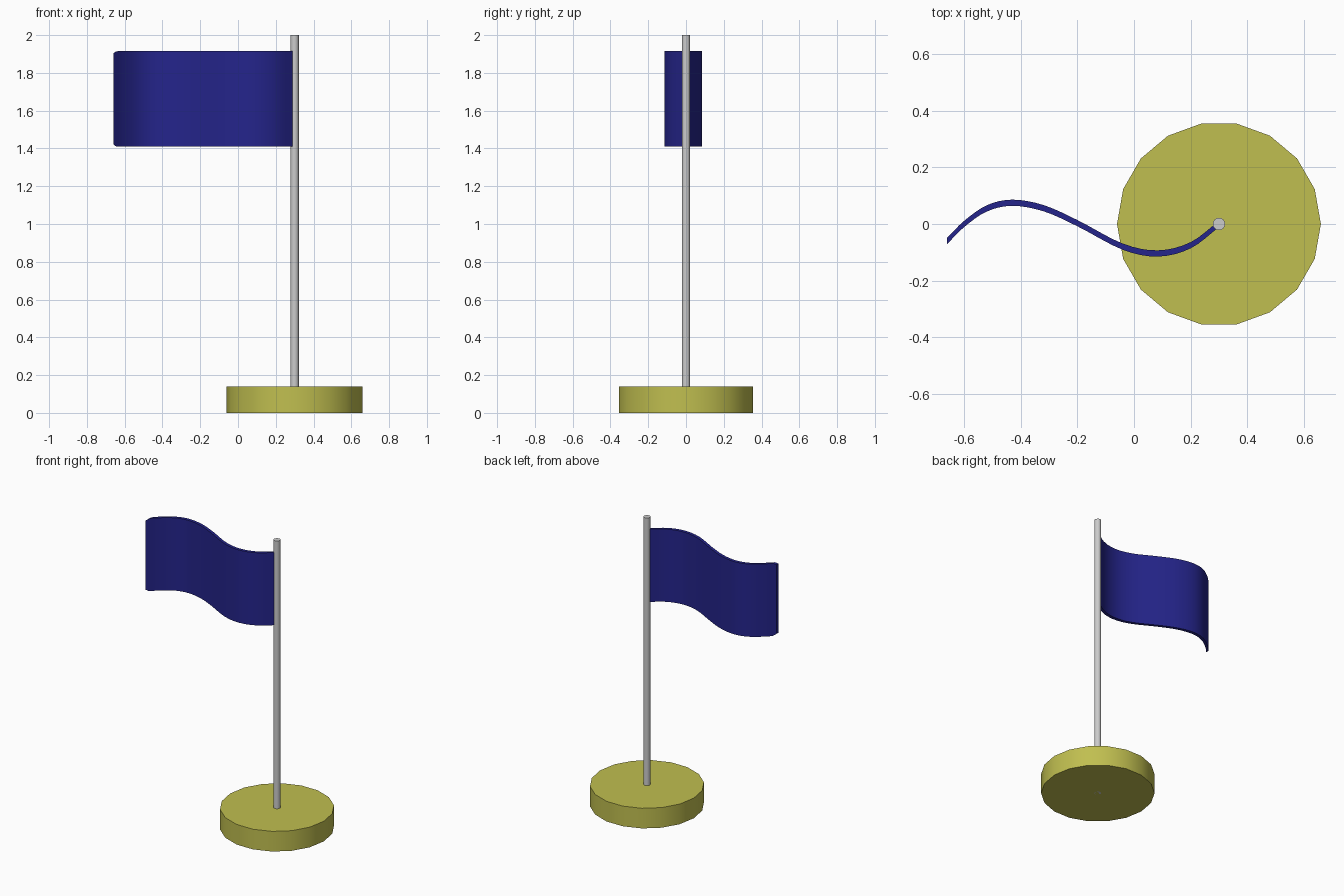
import bpy, bmesh, math
from mathutils import Matrix, Vector

if "Cube" in bpy.data.objects:
    bpy.data.objects.remove(bpy.data.objects["Cube"])

POLE_X = 0.3


def finish(bm, name, color=None):
    bmesh.ops.recalc_face_normals(bm, faces=bm.faces[:])
    mesh = bpy.data.meshes.new(name)
    bm.to_mesh(mesh)
    bm.free()
    obj = bpy.data.objects.new(name, mesh)
    bpy.context.collection.objects.link(obj)
    if color:
        mat = bpy.data.materials.new(name + "_color")
        mat.diffuse_color = (*color, 1)
        mat.use_nodes = True
        mat.node_tree.nodes["Principled BSDF"].inputs["Base Color"].default_value = mat.diffuse_color
        mesh.materials.append(mat)
    bpy.ops.object.select_all(action='DESELECT')
    obj.select_set(True)
    bpy.context.view_layer.objects.active = obj
    bpy.ops.object.shade_smooth_by_angle(angle=math.radians(35))
    return obj


def cylinder(name, radius, height, sides, color=None):
    bm = bmesh.new()
    place = Matrix.Translation((POLE_X, 0, height / 2)) @ Matrix.Rotation(math.pi / 2, 4, 'Z')
    bmesh.ops.create_cone(bm, cap_ends=True, segments=sides, radius1=radius,
                          radius2=radius, depth=height, matrix=place)
    return finish(bm, name, color)


def smooth_path(pts, steps):
    # Catmull-Rom curve through the points
    p = [Vector(q) for q in pts]
    p = [2 * p[0] - p[1]] + p + [2 * p[-1] - p[-2]]
    out = []
    for a, b, c, d in zip(p, p[1:], p[2:], p[3:]):
        for i in range(steps):
            t = i / steps
            out.append(0.5 * (2 * b + (c - a) * t + (2 * a - 5 * b + 4 * c - d) * t * t
                              + (3 * b - a - 3 * c + d) * t ** 3))
    return out + [p[-2]]


# Round base and pole
cylinder("base", 0.36, 0.14, 18, (0.53, 0.52, 0.08))
cylinder("pole", 0.022, 2.0, 16)

# Waving flag: vertical strip along an S curve, thickened in y
path = smooth_path([(0.3, 0.0), (0.2, -0.075), (0.085, -0.104), (-0.04, -0.08),
                    (-0.2, 0.003), (-0.32, 0.056), (-0.43, 0.075), (-0.52, 0.055),
                    (-0.6, 0.0), (-0.66, -0.06)], 4)
thick = 0.022
bm = bmesh.new()
columns = []
for x, y in path:
    # slightly rounded corners at the free end
    inset = 0.012 * max(0, 1 - (x + 0.66) / 0.02) ** 2
    columns.append([bm.verts.new((x, y - thick / 2, z)) for z in (1.41 + inset, 1.915 - inset)])
for a, b in zip(columns, columns[1:]):
    bm.faces.new((a[0], b[0], b[1], a[1]))
front = bm.faces[:]
back = bmesh.ops.extrude_face_region(bm, geom=front, use_keep_orig=True)
bmesh.ops.translate(bm, vec=(0, thick, 0),
                    verts=[g for g in back["geom"] if isinstance(g, bmesh.types.BMVert)])
finish(bm, "flag", (0.018, 0.018, 0.26))
